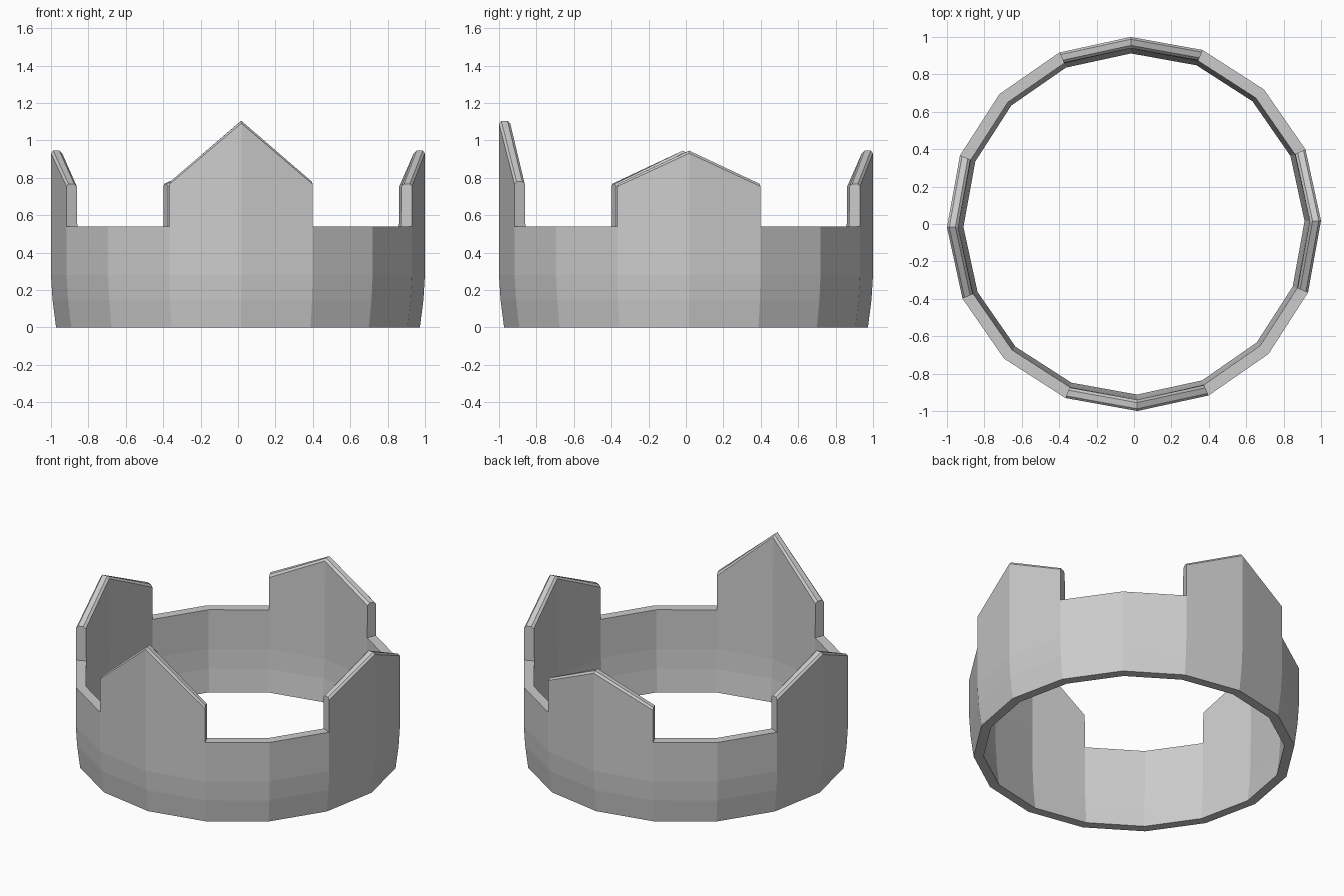
import bpy, bmesh
from math import cos, sin, radians

if "Cube" in bpy.data.objects:
    bpy.data.objects.remove(bpy.data.objects["Cube"])

SIDES = 16
TURN = -89.0            # slight twist: first corner sits just right of front
RIM = 0.54              # height of the low rim between the points
CHAMFER = 0.014

# band wall: (radius, height) outside and inside, bottom to rim
OUTER = [(0.973, 0.0), (0.992, 0.15), (1.0, 0.28), (1.0, RIM)]
INNER = [(0.937, RIM), (0.935, 0.28), (0.928, 0.15), (0.912, 0.0)]


def ring_point(bm, i, r, z):
    a = radians(TURN + i * 360 / SIDES)
    return bm.verts.new((r * cos(a), r * sin(a), z))


def point_top(z):
    # chamfered top edge of a raised point
    return [(1.0, z - CHAMFER), (0.988, z), (0.955, z), (0.94, z - CHAMFER)]


def skin(bm, i, prof_a, prof_b):
    # closed wall segment between two neighbouring corners
    a = [ring_point(bm, i, *p) for p in prof_a]
    b = [ring_point(bm, i + 1, *p) for p in prof_b]
    for k in range(len(a)):
        n = (k + 1) % len(a)
        bm.faces.new((a[k], b[k], b[n], a[n]))


bm = bmesh.new()
for q in range(4):
    c = q * 4
    peak, shoulder = (1.105, 0.78) if q == 0 else (0.945, 0.768)
    low, high = point_top(shoulder), point_top(peak)
    # raised point: two wall segments rising to the middle corner
    skin(bm, c - 1, OUTER + low + INNER, OUTER + high + INNER)
    skin(bm, c, OUTER + high + INNER, OUTER + low + INNER)
    # upright ends of the raised point
    for i in (c - 1, c + 1):
        bm.faces.new([ring_point(bm, i, *p) for p in [OUTER[-1]] + low + [INNER[0]]])
    # low rim between points
    for i in (c + 1, c + 2):
        skin(bm, i, OUTER + INNER, OUTER + INNER)

bmesh.ops.remove_doubles(bm, verts=bm.verts, dist=0.0005)
bmesh.ops.recalc_face_normals(bm, faces=bm.faces)
mesh = bpy.data.meshes.new("crown_band")
bm.to_mesh(mesh)
bm.free()
crown = bpy.data.objects.new("crown_band", mesh)
bpy.context.collection.objects.link(crown)
